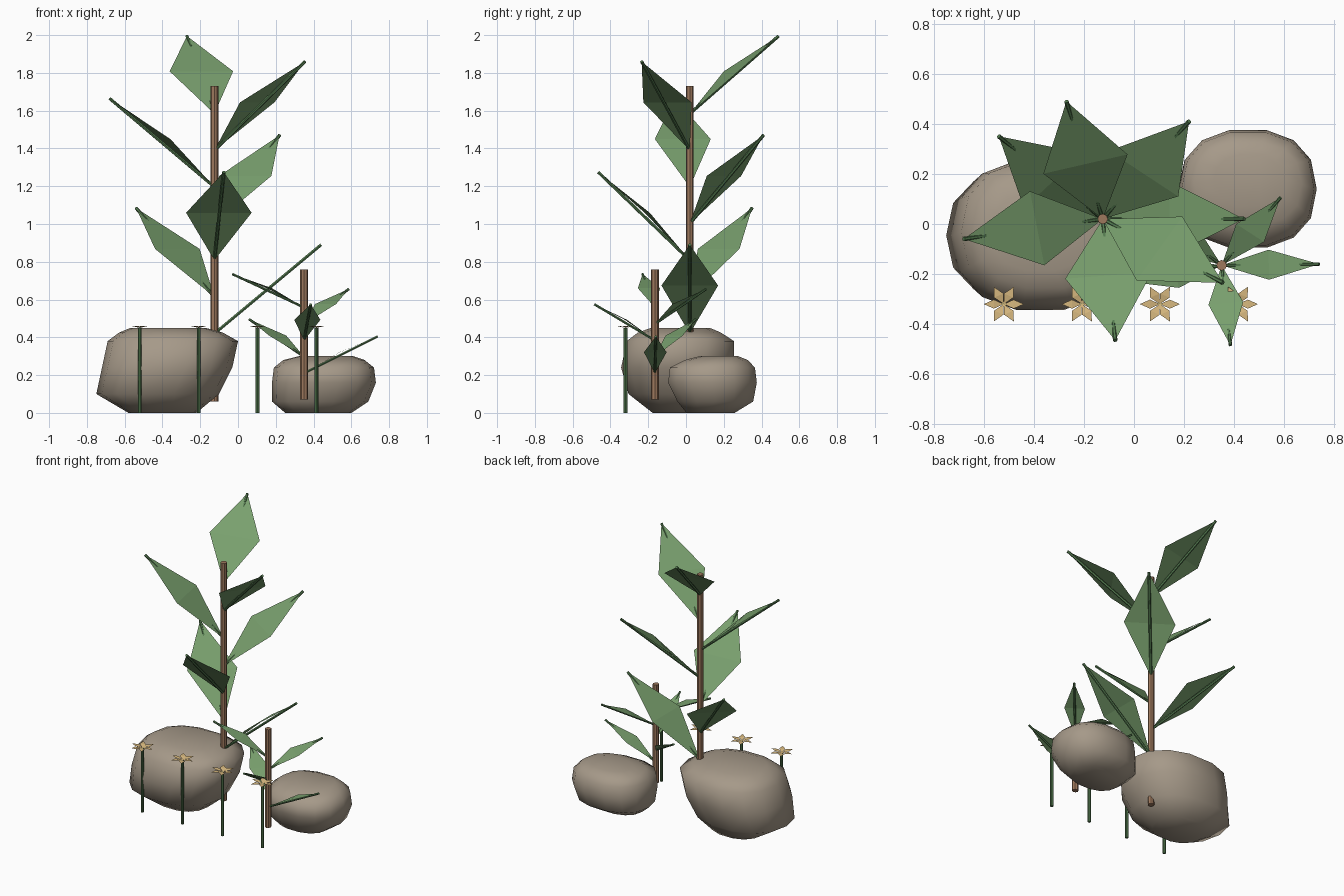
import bpy, bmesh, math
from mathutils import Vector

cube = bpy.data.objects.get("Cube")
if cube:
    bpy.data.objects.remove(cube, do_unlink=True)


def material(name, rgb):
    m = bpy.data.materials.new(name)
    m.use_nodes = True
    m.diffuse_color = (*rgb, 1)
    m.node_tree.nodes["Principled BSDF"].inputs["Base Color"].default_value = (*rgb, 1)
    return m


LEAF = material("leaf green", (0.19, 0.35, 0.155))
RIB = material("dark green", (0.09, 0.2, 0.08))
BARK = material("stem brown", (0.34, 0.19, 0.11))
ROCK = material("rock grey", (0.38, 0.32, 0.25))
PETAL = material("petal cream", (0.68, 0.48, 0.21))

STRETCH = 1.16  # plants are a little wider in x than in y


def finish(name, bm, mat, smooth=None):
    mesh = bpy.data.meshes.new(name)
    bm.to_mesh(mesh)
    bm.free()
    mesh.materials.append(mat)
    ob = bpy.data.objects.new(name, mesh)
    bpy.context.collection.objects.link(ob)
    if smooth:
        bpy.ops.object.select_all(action="DESELECT")
        ob.select_set(True)
        bpy.context.view_layer.objects.active = ob
        bpy.ops.object.shade_smooth_by_angle(angle=math.radians(smooth))
    return ob


def loft(bm, rings):
    """Bridge closed rings of points and cap both ends."""
    loops = [[bm.verts.new(p) for p in ring] for ring in rings]
    n = len(loops[0])
    for a, b in zip(loops, loops[1:]):
        for i in range(n):
            j = (i + 1) % n
            bm.faces.new((a[i], a[j], b[j], b[i]))
    bm.faces.new(loops[0][::-1])
    bm.faces.new(loops[-1])


def rod(name, start, end, radius, mat, sides=8):
    start, end = Vector(start), Vector(end)
    turn = (end - start).to_track_quat("Z", "Y")
    circle = [turn @ Vector((radius * math.cos(a), radius * math.sin(a), 0))
              for a in (math.tau * i / sides for i in range(sides))]
    bm = bmesh.new()
    loft(bm, [[c + p for c in circle] for p in (start, end)])
    return finish(name, bm, mat, 40)


def diamond(bm, base, tip, half_width, bulge):
    """Kite blade from base to tip, its corners lifted along the normal."""
    base, tip = Vector(base), Vector(tip)
    d = tip - base
    flat = Vector((d.x / STRETCH, d.y)).normalized()
    side = Vector((-flat.y * STRETCH, flat.x, 0)) * half_width
    mid = (base + tip) / 2 + d.cross(side).normalized() * bulge
    b, r, t, l = [bm.verts.new(p) for p in (base, mid - side, tip, mid + side)]
    bm.faces.new((b, r, l))
    bm.faces.new((r, t, l))


def rock(name, rings, sides=14, power=0.86):
    """Stack of rounded rings: z, x range, y range."""
    def ring(z, x0, x1, y0, y1):
        pts = []
        for i in range(sides):
            a = math.tau * i / sides
            c, s = math.cos(a), math.sin(a)
            pts.append(((x0 + x1) / 2 + (x1 - x0) / 2 * math.copysign(abs(c) ** power, c),
                        (y0 + y1) / 2 + (y1 - y0) / 2 * math.copysign(abs(s) ** power, s), z))
        return pts
    bm = bmesh.new()
    loft(bm, [ring(*r) for r in rings])
    finish(name, bm, ROCK, 75)


def plant(name, x, y, bottom, top, first, step, half_width, bulge, rib, tips):
    rod(name + "_stem", (x, y, bottom), (x, y, top), 0.021, BARK)
    for i, tip in enumerate(tips):
        base = (x, y, first + i * step)
        bm = bmesh.new()
        diamond(bm, base, tip, half_width, bulge)
        finish(f"{name}_leaf_{i + 1}", bm, LEAF)
        rod(f"{name}_leaf_rib_{i + 1}", base, tip, rib, RIB, 6)


# Rocks
rock("large_rock", [
    (0.0, -0.58, -0.22, -0.18, 0.13),
    (0.1, -0.75, -0.1, -0.31, 0.22),
    (0.24, -0.72, -0.03, -0.35, 0.26),
    (0.38, -0.69, 0.0, -0.32, 0.26),
    (0.425, -0.63, -0.08, -0.26, 0.19),
    (0.45, -0.57, -0.17, -0.19, 0.13)])
rock("small_rock", [
    (0.0, 0.25, 0.6, 0.0, 0.26),
    (0.06, 0.18, 0.69, -0.05, 0.36),
    (0.16, 0.18, 0.73, -0.1, 0.38),
    (0.24, 0.19, 0.72, -0.09, 0.37),
    (0.28, 0.24, 0.67, -0.01, 0.33),
    (0.3, 0.32, 0.61, 0.07, 0.28)])

# Plants, leaves spiralling upward
plant("tall_plant", -0.125, 0.02, 0.06, 1.73, 0.42, 0.194, 0.15, 0.025, 0.009, [
    (0.44, 0.02, 0.89), (-0.54, 0.35, 1.085), (-0.075, -0.465, 1.275),
    (0.22, 0.41, 1.47), (-0.68, -0.06, 1.665), (0.355, -0.235, 1.86),
    (-0.27, 0.49, 1.995)])
plant("short_plant", 0.35, -0.165, 0.07, 0.76, 0.21, 0.087, 0.06, 0.015, 0.007, [
    (0.74, -0.16, 0.405), (0.06, 0.05, 0.495), (0.385, -0.485, 0.575),
    (0.585, 0.105, 0.655), (-0.03, -0.23, 0.735)])

# Row of flowers
for k in range(4):
    x, y = -0.52 + 0.3117 * k, -0.32
    rod(f"flower_stem_{k + 1}", (x, y, 0), (x, y, 0.45), 0.01, RIB, 8)
    bm = bmesh.new()
    for p in range(6):
        a = math.tau * p / 6
        diamond(bm, (x, y, 0.45),
                (x + 0.08 * math.cos(a), y + 0.08 * math.sin(a), 0.46), 0.018, 0.004)
    finish(f"flower_petals_{k + 1}", bm, PETAL)
